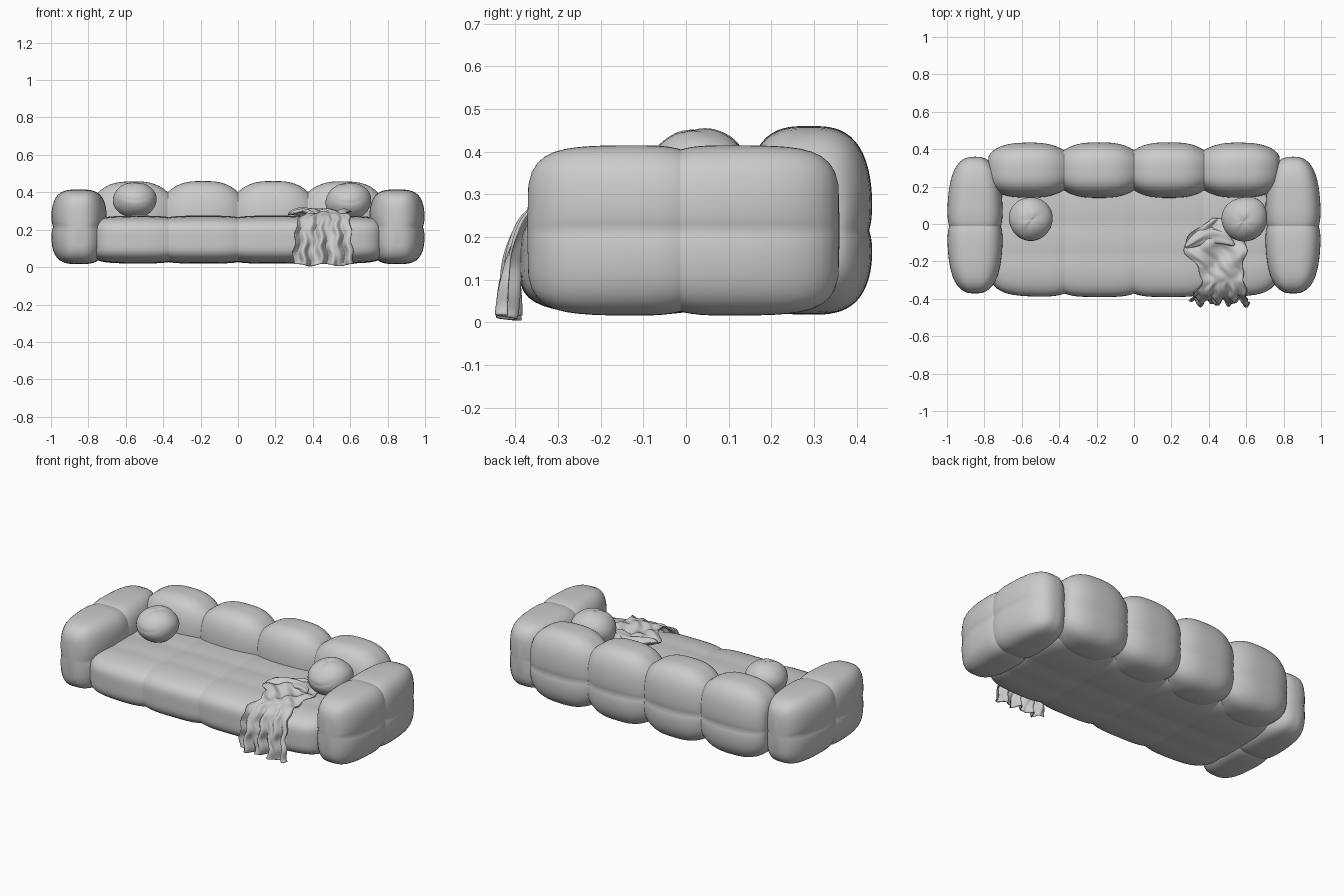
import bpy, bmesh, math
from mathutils import Vector, Euler

cube = bpy.data.objects.get("Cube")
if cube:
    bpy.data.objects.remove(cube, do_unlink=True)

fabric = bpy.data.materials.new("light grey fabric")
fabric.use_nodes = True
GREY = (0.6, 0.6, 0.6, 1)
fabric.diffuse_color = GREY
fabric.node_tree.nodes["Principled BSDF"].inputs["Base Color"].default_value = GREY


def finish(bm, name):
    bmesh.ops.remove_doubles(bm, verts=bm.verts, dist=0.0002)
    bmesh.ops.recalc_face_normals(bm, faces=bm.faces)
    me = bpy.data.meshes.new(name)
    bm.to_mesh(me)
    bm.free()
    me.materials.append(fabric)
    for p in me.polygons:
        p.use_smooth = True
    ob = bpy.data.objects.new(name, me)
    bpy.context.collection.objects.link(ob)
    return ob


def skin(bm, rows, closed):
    """Join rows of points with quads."""
    vr = [[bm.verts.new(p) for p in row] for row in rows]
    n = len(vr[0])
    for r0, r1 in zip(vr, vr[1:]):
        for j in range(n if closed else n - 1):
            k = (j + 1) % n
            bm.faces.new((r0[j], r0[k], r1[k], r1[j]))
    return vr


def stuffed_bar(name, along, seams, side, low, mid, top, power, end, pinch,
                bulge, waist=0.0, tufts=()):
    """Rounded upholstered bar, pinched at its seams.
    side = extent across, end / pinch = (across, height)."""
    rows, ring, steps = [], 80, 18
    first, last = seams[0], seams[-1]
    centre, half = sum(side) / 2, (side[1] - side[0]) / 2
    for s0, s1 in zip(seams, seams[1:]):
        for i in range(steps + 1):
            if i == 0 and s0 != first:
                continue
            tau = math.sin(math.pi * (i / steps - 0.5))
            l = (s0 + s1) / 2 + tau * (s1 - s0) / 2
            t = min(1, abs(2 * (l - first) / (last - first) - 1))
            scale = [max(0, 1 - t ** e) ** (1 / e) * (1 - p * abs(tau) ** bulge)
                     for e, p in zip(end, pinch)]
            row = []
            for j in range(ring):
                ang = math.tau * j / ring
                c, s = math.cos(ang), math.sin(ang)
                r = (abs(c) ** power + abs(s) ** power) ** (1 / power)
                c, s = c / r, s / r
                a = centre + half * c * scale[0] * (1 - waist * math.exp(-abs(s) / 0.12))
                dip = 1 - sum(0.05 * math.exp(-abs(a - y) / 0.03) for y in tufts)
                b = mid + s * scale[1] * dip * ((top - mid) if s > 0 else (mid - low))
                row.append((l, a, b) if along == "x" else (a, l, b))
            rows.append(row)
    bm = bmesh.new()
    skin(bm, rows, True)
    return finish(bm, name)


# Seat, backrest and arms
stuffed_bar("seat", "x", (-0.78, -0.37, 0, 0.37, 0.78), (-0.39, 0.32),
            0.018, 0.145, 0.276, 4, (8, 10), (0.05, 0.06), 4, tufts=(-0.17, 0.0))
stuffed_bar("backrest", "x", (-0.78, -0.375, 0, 0.375, 0.78), (0.138, 0.438),
            0.018, 0.215, 0.46, 3, (9, 9), (0.28, 0.24), 3, waist=0.06)
for label, sx in (("left", 1), ("right", -1)):
    stuffed_bar(label + "_arm", "y", (-0.372, -0.012, 0.36),
                sorted((sx * 0.70, sx * 1.0)), 0.016, 0.215, 0.415, 3.3,
                (2.8, 5.5), (0.07, 0.05), 6, waist=0.07)


# Round throw cushions with soft creases
def cushion(name, loc, size, rot, point):
    bm = bmesh.new()
    bmesh.ops.create_uvsphere(bm, u_segments=64, v_segments=40, radius=1)
    turn = Euler(rot).to_matrix()
    for v in bm.verts:
        x, y, z = v.co
        ang, rho = math.atan2(y, x), math.hypot(x, y)
        f = 1 + 0.012 * math.sin(3 * ang + 4 * z)
        if z > 0:
            f -= 0.04 * math.exp(-(rho / 0.25) ** 2)
            f += 0.025 * math.cos(5 * ang) * rho * math.exp(-(rho / 0.45) ** 2) * 2
        if y < 0:
            f -= 0.03 * math.exp(-((z - 0.1 - 0.4 * x * x) / 0.05) ** 2) * max(0, 1 - 2 * x * x)
        f += point * max(0, math.cos(ang - 0.8)) ** 6 * rho ** 4
        v.co = turn @ Vector((x * size[0], y * size[1], z * size[2])) * f + Vector(loc)
    return finish(bm, name)


cushion("right_cushion", (-0.552, 0.027, 0.36), (0.117, 0.117, 0.095), (0.1, 0, 0), 0)
cushion("left_cushion", (0.59, 0.025, 0.352), (0.122, 0.118, 0.1), (0.15, -0.1, 0.1), 0.08)

# Throw blanket: (y, z, left x, right x, fold size) down its length
path = [(0.03, 0.285, 0.42, 0.50, 0.004), (-0.06, 0.295, 0.30, 0.58, 0.010),
        (-0.14, 0.292, 0.27, 0.60, 0.012), (-0.23, 0.29, 0.34, 0.58, 0.010),
        (-0.31, 0.284, 0.36, 0.59, 0.007), (-0.372, 0.245, 0.32, 0.60, 0.008),
        (-0.402, 0.17, 0.31, 0.605, 0.012), (-0.412, 0.09, 0.30, 0.61, 0.016),
        (-0.415, 0.012, 0.295, 0.62, 0.020)]


def blend(t):
    """Smooth sample of the blanket path."""
    i = min(int(t), len(path) - 2)
    k = t - i
    p = [path[max(0, min(len(path) - 1, i + d))] for d in (-1, 0, 1, 2)]
    return [0.5 * (2 * b + (c - a) * k + (2 * a - 5 * b + 4 * c - d) * k * k
                   + (3 * b - a - 3 * c + d) * k ** 3) for a, b, c, d in zip(*p)]


rows, span = [], len(path) - 1
for i in range(65):
    t = span * i / 64
    y, z, x0, x1, amp = blend(t)
    y2, z2 = blend(min(span, t + 0.05))[:2]
    y1, z1 = blend(max(0, t - 0.05))[:2]
    normal = Vector((0, z2 - z1, y1 - y2)).normalized()
    row = []
    for j in range(81):
        u = j / 80
        wave = math.sin(24 * u + 0.5 * t) + 0.5 * math.sin(41 * u - 0.9 * t + 1)
        if t < 4:
            wave = math.sin(9 * u + 2.6 * t) + 0.6 * math.sin(17 * u - 3.1 * t)
        if 3.5 < t < 4.5:
            wave *= abs(t - 4) * 2
        edge = 0.012 * math.sin(13 * u + 1) * max(0, t / span - 0.5)
        p = Vector((x0 + (x1 - x0) * u + 0.006 * math.sin(5 * t + 4 * u), y, z + edge))
        p += normal * amp * wave
        p.z = max(p.z, 0.004)
        row.append(p)
    rows.append(row)
bm = bmesh.new()
skin(bm, rows, False)
blanket = finish(bm, "throw_blanket")
thick = blanket.modifiers.new("thickness", "SOLIDIFY")
thick.thickness = 0.006
thick.offset = 0

# Gathered roll of the blanket on the seat beside the cushion
bm = bmesh.new()
rows = []
for i in range(33):
    t = i / 32
    centre = Vector((0.27 + 0.27 * t, -0.12 + 0.06 * math.sin(3 * t), 0.29 + 0.005 * math.sin(9 * t)))
    r = 0.026 * math.sin(math.pi * t) ** 0.5 if 0 < i < 32 else 0
    rows.append([centre + Vector((0, 1.6 * r * math.cos(a), r * math.sin(a)))
                 * (1 + 0.18 * math.sin(4 * a + 6 * t))
                 for a in (math.tau * j / 24 for j in range(24))])
skin(bm, rows, True)
finish(bm, "blanket_gather")
